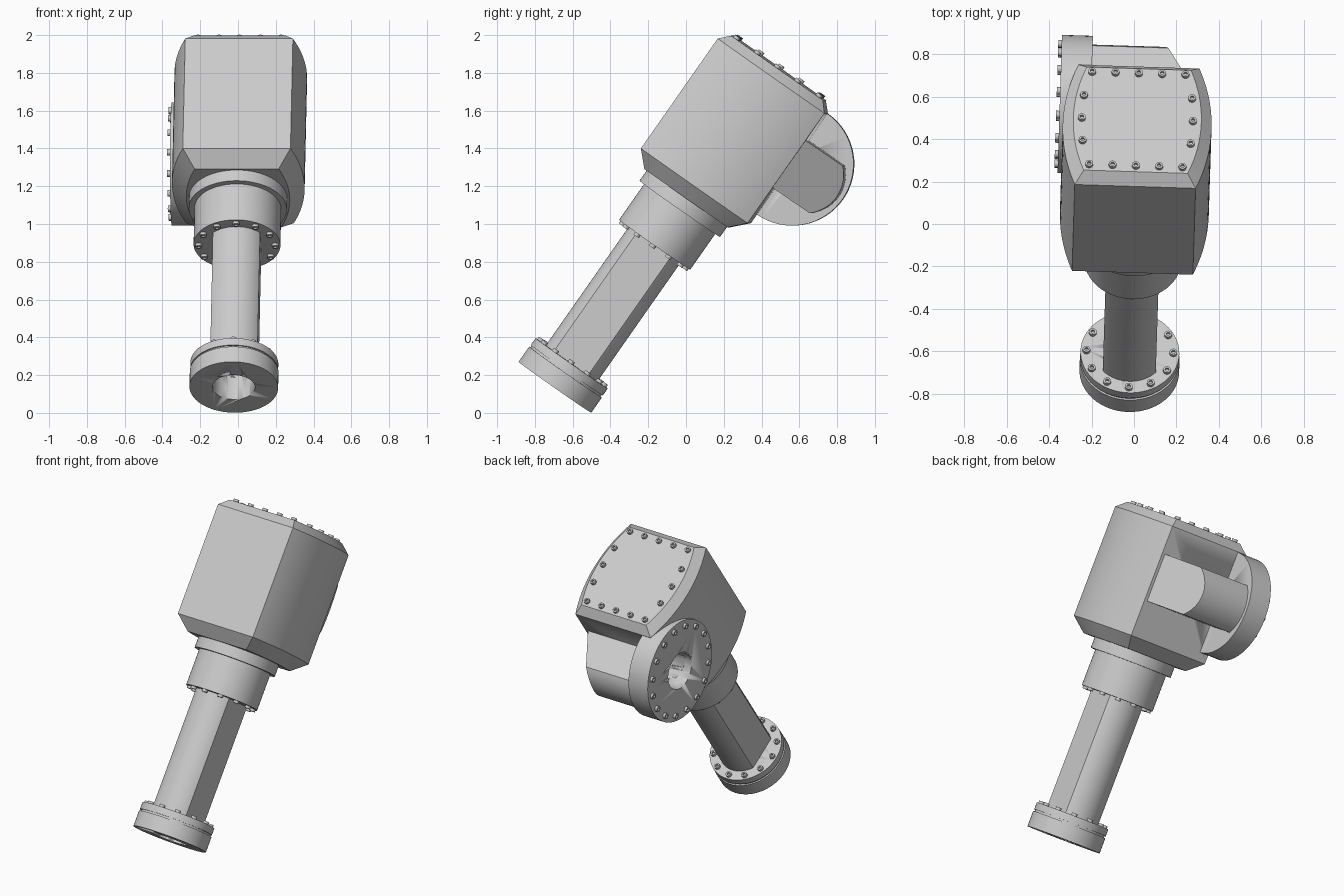
import bpy, bmesh
from math import sin, cos, pi, radians, sqrt
from mathutils import Matrix, Vector

cube = bpy.data.objects.get("Cube")
if cube:
    bpy.data.objects.remove(cube, do_unlink=True)

# One plain grey for the whole casting
grey = bpy.data.materials.new("plain_grey")
grey.use_nodes = True
colour = (0.6, 0.6, 0.6, 1)
grey.diffuse_color = colour
grey.node_tree.nodes["Principled BSDF"].inputs["Base Color"].default_value = colour

# Parts are built upright, then the assembly is leaned back and turned slightly
LEAN = (Matrix.Translation((0, 0, -0.006)) @ Matrix.Rotation(-0.032, 4, 'Z')
        @ Matrix.Rotation(radians(-35), 4, 'X'))
AXIS = Matrix.Translation((0, -0.65, 0))                # shaft axis
PORT_Y, PORT_Z = -0.305, 1.402                          # side port centre
SIDE = Matrix.Translation((0, PORT_Y, PORT_Z)) @ Matrix.Rotation(-pi / 2, 4, 'Y')


def loft_into(bm, rings, matrix):
    """Skin a list of equal-length rings and cap both ends."""
    loops = [[bm.verts.new(matrix @ Vector(p)) for p in ring] for ring in rings]
    n = len(loops[0])
    for a, b in zip(loops, loops[1:]):
        for i in range(n):
            j = (i + 1) % n
            bm.faces.new((a[i], a[j], b[j], b[i]))
    bm.faces.new(loops[0][::-1])
    bm.faces.new(loops[-1])


def finish(name, bm):
    bmesh.ops.recalc_face_normals(bm, faces=bm.faces[:])
    bm.transform(LEAN)
    mesh = bpy.data.meshes.new(name)
    bm.to_mesh(mesh)
    bm.free()
    mesh.materials.append(grey)
    ob = bpy.data.objects.new(name, mesh)
    bpy.context.collection.objects.link(ob)
    select(ob)
    bpy.ops.object.shade_smooth_by_angle(angle=radians(30))
    return ob


def select(ob):
    bpy.ops.object.select_all(action='DESELECT')
    ob.select_set(True)
    bpy.context.view_layer.objects.active = ob


def loft(name, rings, matrix=AXIS):
    bm = bmesh.new()
    loft_into(bm, rings, matrix)
    return finish(name, bm)


def circle(r, z, n=64):
    return [(r * cos(2 * pi * i / n), r * sin(2 * pi * i / n), z) for i in range(n)]


def turned(name, profile, matrix=AXIS):
    return loft(name, [circle(r, z) for r, z in profile], matrix)


def bolts(name, spots, matrix):
    """Socket-head bolts at the given points, heads along local +z."""
    head = [circle(r, z, 14) for r, z in
            ((0.018, -0.004), (0.018, 0.016), (0.009, 0.016), (0.009, 0.005))]
    bm = bmesh.new()
    for spot in spots:
        loft_into(bm, head, matrix @ Matrix.Translation(spot))
    return finish(name, bm)


def bore(cutter, targets):
    """Cut a hole in each target, then discard the cutter."""
    cutter.hide_render = True
    for ob in targets:
        select(ob)
        mod = ob.modifiers.new("bore", 'BOOLEAN')
        mod.operation, mod.solver, mod.object = 'DIFFERENCE', 'EXACT', cutter
        # keep the cut directly after the mesh, ahead of any shading modifier
        bpy.ops.object.modifier_move_to_index(modifier=mod.name, index=0)
        bpy.ops.object.modifier_apply(modifier=mod.name)
    bpy.data.objects.remove(cutter, do_unlink=True)


# Housing: flat front and back, bowed sides, chamfered top and bottom
HALF_X, HALF_Y, BULGE = 0.285, 0.345, 0.066
radius = (HALF_Y ** 2 + BULGE ** 2) / (2 * BULGE)
bow = []
for i in range(25):
    y = HALF_Y * (i / 12 - 1)
    bow.append((HALF_X + BULGE - radius + sqrt(radius ** 2 - y ** 2), y))
section = bow + [(-x, -y) for x, y in bow]
housing = loft("housing", [[(x * k, y * k, z) for x, y in section]
                           for k, z in ((0.78, 0.94), (1, 1.02), (1, 1.73), (0.86, 1.782))])

# Shaft: round bar with two flats
shaft_section = [(max(-0.125, min(0.125, x)), y) for x, y, _ in circle(0.167, 0, 72)]
crease = sqrt(0.167 ** 2 - 0.125 ** 2)
arc = [p for p in shaft_section if abs(p[0]) < 0.125]
upper = sorted([p for p in arc if p[1] > 0], reverse=True)
upper = [(0.125, crease)] + upper + [(-0.125, crease)]
outline = upper + [(-x, -y) for x, y in upper]
shaft = loft("shaft", [[(x, y, z) for x, y in outline] for z in (-0.14, 0.7)])

# End flange in two plates with a groove between them
flange = turned("end_flange", [(0.235, -0.282), (0.235, -0.184), (0.226, -0.184),
                               (0.226, -0.172), (0.233, -0.172), (0.233, -0.127)])

# Neck below the housing
turned("neck_collar", [(0.23, 0.639), (0.23, 0.88)])
turned("neck_ring", [(0.26, 0.871), (0.26, 0.955)])

# Side port disc, facing -x
disc = turned("side_port_disc", [(0.326, 0.222), (0.326, 0.368)], SIDE)

# D-shaped duct across the back, cut at a slant on its far end
DUCT_R, DUCT_Y, DUCT_HALF = 0.207, -0.21, 0.153
duct_outline = [(-0.33, -DUCT_HALF)]
for i in range(25):
    z = DUCT_HALF * (i / 12 - 1)
    duct_outline.append((DUCT_Y + sqrt(DUCT_R ** 2 - z ** 2), z))
duct_outline.append((-0.33, DUCT_HALF))
near_end = [(-0.25, y, PORT_Z + z) for y, z in duct_outline]
far_end = [(0.265 - 0.55 * (y - PORT_Y), y, PORT_Z + z) for y, z in duct_outline]
duct = loft("back_duct", [near_end, far_end], Matrix.Identity(4))

# Bores through the end flange and the side port
bore(turned("end_bore", [(0.112, -0.4), (0.112, 0.2)]), [flange, shaft])
bore(turned("port_bore", [(0.118, 0.1), (0.118, 0.5)], SIDE), [disc, duct, housing])

# Bolt circles
def ring_spots(r, count, z):
    return [(r * sin(2 * pi * i / count), r * cos(2 * pi * i / count), z)
            for i in range(count)]

bolts("flange_bolts", ring_spots(0.205, 12, -0.127), AXIS)
bolts("collar_bolts", ring_spots(0.203, 12, -0.639), AXIS @ Matrix.Rotation(pi, 4, 'Y'))
bolts("port_bolts", ring_spots(0.288, 16, 0.368), SIDE)

# Bolts around the top cover
cover = [(x * 0.11, y, 1.782) for x in range(-2, 3) for y in (-0.266, 0.266)]
cover += [(side * (0.262 - 0.007 * abs(k)), k * 0.13, 1.782)
          for side in (-1, 1) for k in (-1, 0, 1)]
bolts("cover_bolts", cover, AXIS)
